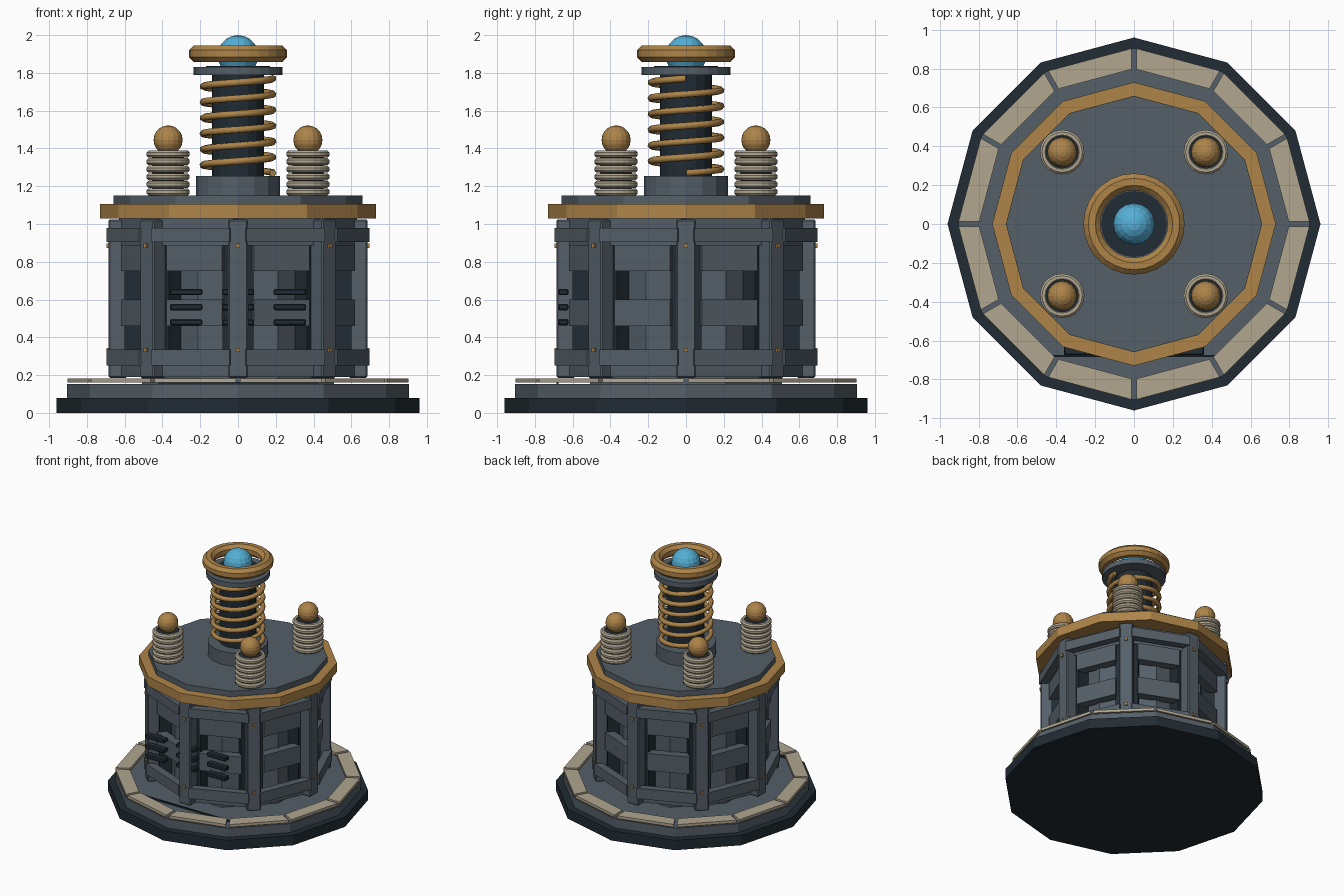
import bpy, bmesh
from math import pi, sin, cos, radians
from mathutils import Matrix, Vector

if "Cube" in bpy.data.objects:
    bpy.data.objects.remove(bpy.data.objects["Cube"], do_unlink=True)


def material(name, r, g, b):
    m = bpy.data.materials.new(name)
    m.use_nodes = True
    m.diffuse_color = (r, g, b, 1)
    m.node_tree.nodes["Principled BSDF"].inputs["Base Color"].default_value = (r, g, b, 1)
    return m


STEEL = material("steel gray", 0.09, 0.115, 0.138)
DARK = material("dark iron", 0.015, 0.025, 0.033)
COPPER = material("copper", 0.42, 0.23, 0.065)
CREAM = material("cream ceramic", 0.44, 0.385, 0.28)
BLUE = material("glowing blue", 0.09, 0.43, 0.68)


def finish(bm, name, mat):
    bmesh.ops.recalc_face_normals(bm, faces=bm.faces)
    mesh = bpy.data.meshes.new(name)
    bm.to_mesh(mesh)
    bm.free()
    mesh.materials.append(mat)
    obj = bpy.data.objects.new(name, mesh)
    bpy.context.collection.objects.link(obj)
    return obj


def prism(name, mat, r, z0, z1, sides, turn=0, x=0, y=0):
    bm = bmesh.new()
    place = Matrix.Translation((x, y, (z0 + z1) / 2)) @ Matrix.Rotation(turn, 4, "Z")
    bmesh.ops.create_cone(bm, cap_ends=True, segments=sides, radius1=r, radius2=r,
                          depth=z1 - z0, matrix=place)
    return finish(bm, name, mat)


def ball(name, mat, r, x, y, z):
    bm = bmesh.new()
    bmesh.ops.create_uvsphere(bm, u_segments=16, v_segments=10, radius=r,
                              matrix=Matrix.Translation((x, y, z)))
    return finish(bm, name, mat)


def boxes(name, mat, placed):
    """One object from (matrix, size) pairs."""
    bm = bmesh.new()
    for matrix, size in placed:
        bmesh.ops.create_cube(bm, size=1, matrix=matrix @ Matrix.Diagonal((*size, 1)))
    return finish(bm, name, mat)


def around(angles, outer, depth, width, z0, z1):
    """Boxes facing outward at the given angles, outer face at the given radius."""
    return [(Matrix.Rotation(a, 4, "Z") @ Matrix.Translation((outer - depth / 2, 0, (z0 + z1) / 2)),
             (depth, width, z1 - z0)) for a in angles]


def swept_ring(name, mat, major, minor, z_list, x=0, y=0, around_n=24, tube_n=8):
    """Closed rings at several heights."""
    bm = bmesh.new()
    for z in z_list:
        grid = []
        for i in range(around_n):
            a = 2 * pi * i / around_n
            row = []
            for j in range(tube_n):
                b = 2 * pi * (j + 0.5) / tube_n
                r = major + minor * cos(b)
                row.append(bm.verts.new((x + r * cos(a), y + r * sin(a), z + minor * sin(b))))
            grid.append(row)
        for i in range(around_n):
            nxt = grid[(i + 1) % around_n]
            for j in range(tube_n):
                k = (j + 1) % tube_n
                bm.faces.new((grid[i][j], nxt[j], nxt[k], grid[i][k]))
    return finish(bm, name, mat)


corners = [i * pi / 4 for i in range(8)]
sides = [a + pi / 8 for a in corners]

# Stepped base
prism("base_plinth", DARK, 0.96, 0, 0.08, 12)
prism("base_deck", STEEL, 0.905, 0.08, 0.152, 12)

# Ring of separate cream tiles on the deck
bm = bmesh.new()
for i in range(12):
    a0, a1 = i * pi / 6, (i + 1) * pi / 6
    p0, p1 = Vector((cos(a0), sin(a0), 0)), Vector((cos(a1), sin(a1), 0))
    t = (p1 - p0).normalized() * 0.012
    quad = [p0 * 0.80 + t, p0 * 0.907 + t, p1 * 0.907 - t, p1 * 0.80 - t]
    low = [bm.verts.new(p + Vector((0, 0, 0.16))) for p in quad]
    high = [bm.verts.new(p + Vector((0, 0, 0.182))) for p in quad]
    bm.faces.new(low)
    bm.faces.new(high)
    for j in range(4):
        k = (j + 1) % 4
        bm.faces.new((low[j], low[k], high[k], high[j]))
finish(bm, "deck_tiles", CREAM)
boxes("front_sill", DARK, [(Matrix.Translation((0, -0.68, 0.157)), (0.84, 0.012, 0.012))])

# Octagonal body: core, corner posts, wall bands
prism("body_core", STEEL, 0.55, 0.15, 1.04, 8, pi / 8)
boxes("post_backings", DARK, around(corners, 0.60, 0.12, 0.165, 0.2, 1.02))
posts = boxes("corner_posts", STEEL, around(corners, 0.685, 0.10, 0.105, 0.185, 1.025))
bevel = posts.modifiers.new("edges", "BEVEL")
bevel.width = 0.008
bevel.segments = 1
boxes("rim_bands", STEEL, around(sides, 0.66, 0.06, 0.45, 0.25, 0.335)
      + around(sides, 0.66, 0.06, 0.45, 0.905, 0.98))
boxes("wall_bands", STEEL, around(sides, 0.605, 0.07, 0.32, 0.46, 0.60)
      + around(sides, 0.605, 0.07, 0.32, 0.75, 0.885))
boxes("wall_backing", STEEL, around(sides, 0.59, 0.05, 0.44, 0.19, 0.26)
      + around(sides, 0.59, 0.05, 0.44, 0.885, 1.03))
boxes("post_rivets", COPPER, around(corners, 0.695, 0.03, 0.022, 0.322, 0.344)
      + around(corners, 0.695, 0.03, 0.022, 0.874, 0.896))

# Vent slats across the front
slats = boxes("vent_slats", DARK, [(Matrix.Translation((x, -0.65, z)), (0.172, 0.055, 0.034))
                                   for x in (-0.275, 0, 0.275) for z in (0.48, 0.56, 0.64)])
bevel = slats.modifiers.new("edges", "BEVEL")
bevel.width = 0.007
bevel.segments = 1

# Copper rim and lid
prism("copper_rim", COPPER, 0.73, 1.03, 1.105, 12)
prism("lid", STEEL, 0.66, 1.105, 1.15, 12)

# Four ribbed insulators with copper balls
for sx in (-1, 1):
    for sy in (-1, 1):
        x, y = sx * 0.37, sy * 0.37
        prism("insulator_core", DARK, 0.085, 1.15, 1.385, 16, 0, x, y)
        swept_ring("insulator_ribs", CREAM, 0.096, 0.02, [1.17 + 0.04 * i for i in range(6)],
                   x, y, 20, 8)
        ball("insulator_ball", COPPER, 0.077, x, y, 1.445)

# Central column
prism("column_collar", STEEL, 0.223, 1.15, 1.255, 16)
prism("column", DARK, 0.137, 1.25, 1.80, 16)
prism("column_cap", STEEL, 0.235, 1.79, 1.83, 24)
prism("cap_inlay", DARK, 0.17, 1.828, 1.836, 24)

# Copper winding: six turns swept along a helix
curve = bpy.data.curves.new("winding", "CURVE")
curve.dimensions = "3D"
curve.bevel_depth = 0.019
curve.bevel_resolution = 1
curve.use_fill_caps = True
steps = 6 * 20
spline = curve.splines.new("POLY")
spline.points.add(steps)
for i, p in enumerate(spline.points):
    a = radians(18 * i)
    p.co = (0.185 * cos(a), 0.185 * sin(a), 1.27 + 0.5 * i / steps, 1)
curve.materials.append(COPPER)
bpy.context.collection.objects.link(bpy.data.objects.new("winding", curve))

# Top ring and glowing orb
swept_ring("top_ring", COPPER, 0.217, 0.047, [1.902], 0, 0, 28, 8)
ball("orb", BLUE, 0.108, 0, 0, 1.892)
